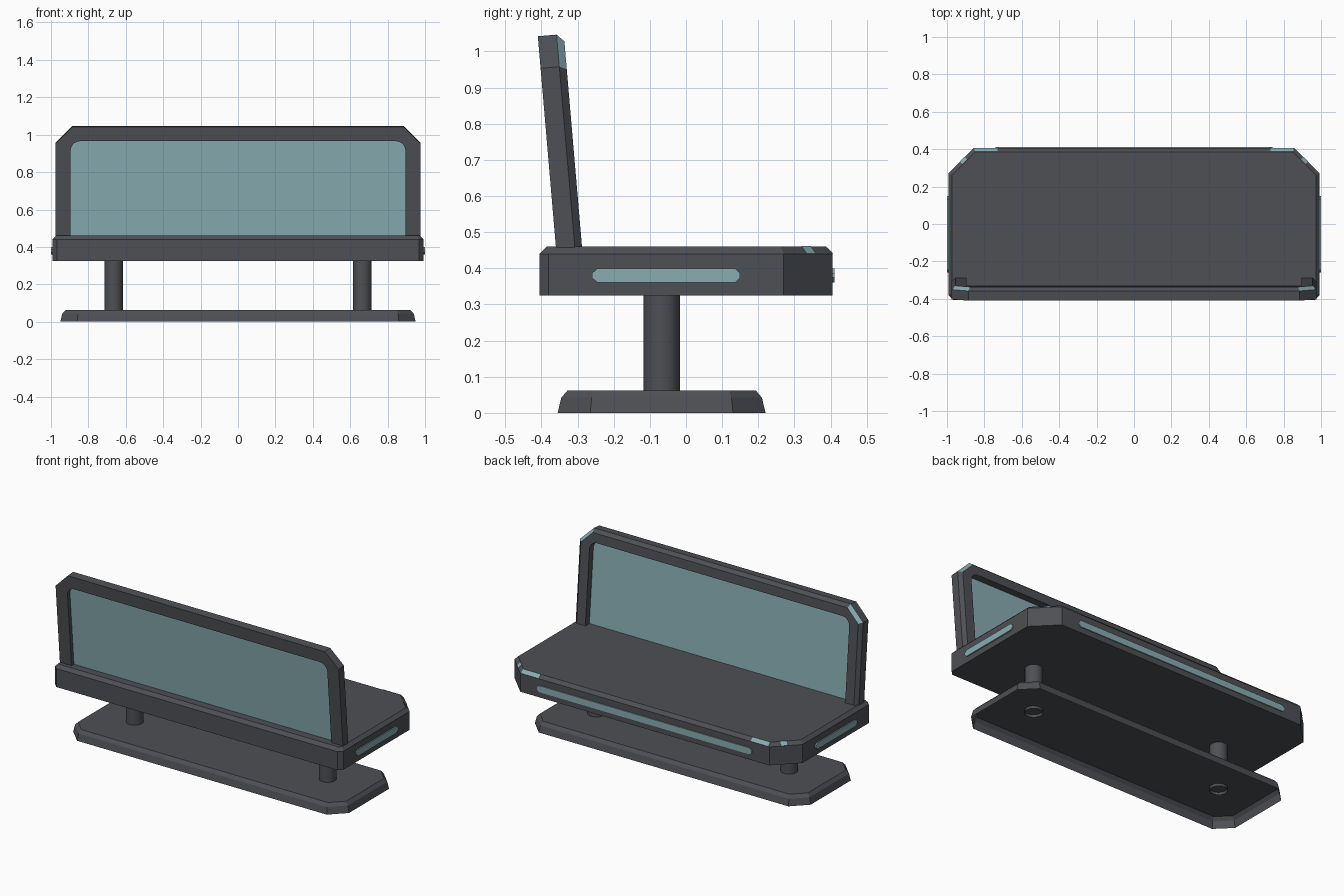
import bpy, bmesh, math
from mathutils import Vector

if "Cube" in bpy.data.objects:
    bpy.data.objects.remove(bpy.data.objects["Cube"])


def material(name, rgb):
    m = bpy.data.materials.new(name)
    m.diffuse_color = (*rgb, 1)
    m.use_nodes = True
    m.node_tree.nodes["Principled BSDF"].inputs["Base Color"].default_value = m.diffuse_color
    return m


GREY = material("dark grey metal", (0.075, 0.08, 0.09))
TEAL = material("pale teal", (0.25, 0.42, 0.45))


def finish(name, bm, mats):
    bmesh.ops.recalc_face_normals(bm, faces=bm.faces)
    me = bpy.data.meshes.new(name)
    bm.to_mesh(me)
    bm.free()
    for m in mats:
        me.materials.append(m)
    ob = bpy.data.objects.new(name, me)
    bpy.context.collection.objects.link(ob)
    return ob


def inset(pts, d):
    """Mitred inward offset of a counter-clockwise outline."""
    out = []
    for i, p in enumerate(pts):
        p = Vector(p)
        a = (p - Vector(pts[i - 1])).normalized()
        b = (Vector(pts[(i + 1) % len(pts)]) - p).normalized()
        na, nb = Vector((-a.y, a.x)), Vector((-b.y, b.x))
        out.append(p + (na + nb) * d / (1 + na.dot(nb)))
    return out


def loft(name, outline, layers, mat, place=lambda u, v, w: (u, v, w), bottom=True):
    """Stack inset copies of an outline; layers are (inset, height)."""
    bm = bmesh.new()
    rings = [[bm.verts.new(place(p[0], p[1], h)) for p in inset(outline, d)] for d, h in layers]
    n = len(outline)
    for lo, hi in zip(rings, rings[1:]):
        for i in range(n):
            j = (i + 1) % n
            bm.faces.new((lo[i], lo[j], hi[j], hi[i]))
    bm.faces.new(rings[-1])
    if bottom:
        bm.faces.new(rings[0][::-1])
    return finish(name, bm, [mat])


def cut_rect(x0, x1, y0, y1, cx, cy, fx, fy):
    """Rectangle with cut corners: (cx, cy) at low y, (fx, fy) at high y."""
    return [(x0 + cx, y0), (x1 - cx, y0), (x1, y0 + cy), (x1, y1 - fy),
            (x1 - fx, y1), (x0 + fx, y1), (x0, y1 - fy), (x0, y0 + cy)]


# Seat slab, wide cut corners at +y, bevelled top edge
SX, SY, S0, S1, BV = 0.993, 0.405, 0.325, 0.46, 0.02
loft("seat", cut_rect(-SX, SX, -SY, SY, 0.025, 0.025, 0.135, 0.135),
     [(0, S0), (0, S1 - BV), (BV, S1)], GREY)

# Base: open-bottomed shell with slight draft
loft("base", cut_rect(-0.95, 0.95, -0.355, 0.22, 0.09, 0.09, 0.09, 0.09),
     [(0, 0), (0.01, 0.042), (0.027, 0.062)], GREY, bottom=False)

# Support posts
for side, s in (("left", -1), ("right", 1)):
    bm = bmesh.new()
    bmesh.ops.create_cone(bm, cap_ends=False, segments=24, radius1=0.05, radius2=0.05, depth=0.29)
    bmesh.ops.translate(bm, verts=bm.verts, vec=(s * 0.665, -0.067, 0.19))
    for f in bm.faces:
        f.smooth = True
    finish(side + "_post", bm, [GREY])

# Inlaid light strips on the ends and long edge of the seat
strip_end = cut_rect(-0.26, 0.15, 0.36, 0.40, 0.015, 0.014, 0.015, 0.014)
for side, s in (("left", -1), ("right", 1)):
    loft(side + "_strip", strip_end, [(0, 0.985), (0, 1.0)], TEAL,
         lambda u, v, w, s=s: (s * w, u, v))
loft("long_strip", cut_rect(-0.74, 0.74, 0.36, 0.40, 0.015, 0.014, 0.015, 0.014),
     [(0, 0.395), (0, 0.411)], TEAL, lambda u, v, w: (u, w, v))


# Thin accents on the seat bevel near the cut corners
def bevel_plate(name, a, b, normal):
    bm = bmesh.new()
    n = Vector((*normal, 0)).normalized()
    up = Vector((0, 0, 1))
    lift = (n + up) * 0.0015
    lo = [Vector((*p, S1 - BV)) + lift for p in (a, b)]
    hi = [p - n * BV + up * BV for p in lo]
    f = bm.faces.new([bm.verts.new(p) for p in (lo[0], lo[1], hi[1], hi[0])])
    bmesh.ops.extrude_face_region(bm, geom=[f])
    bmesh.ops.translate(bm, verts=bm.verts[:4], vec=-lift * 2)
    finish(name, bm, [TEAL])


for side, s in (("left", -1), ("right", 1)):
    bevel_plate(side + "_seat_accent", (s * 0.73, SY), (s * 0.852, SY), (0, 1))
    bevel_plate(side + "_corner_accent", (s * 0.905, 0.358), (s * 0.93, 0.333), (s, 1))

# Backrest, leaning back: u across, v up the slope, w through its thickness
T = math.radians(4.9)


def lean(u, v, w):
    return (u, -0.36 + w * math.cos(T) - v * math.sin(T),
            S1 + v * math.cos(T) + w * math.sin(T))


W, H, TH = 0.975, 0.584, 0.072
outer = [(-W, -0.04), (W, -0.04), (W, 0.495), (W - 0.09, H), (-W + 0.09, H), (-W, 0.495)]
order = [1, 2, 3, 4, 5, 0]                      # open path, right foot to left foot
IX, IH, R = 0.895, 0.507, 0.05
arc = [(IX - R + R * math.cos(a), IH - R + R * math.sin(a))
       for a in (math.pi / 2 * i / 5 for i in range(6))]
inner = [(IX, -0.04)] + arc + [(-x, y) for x, y in arc[::-1]] + [(-IX, -0.04)]

bm = bmesh.new()


def ring(pts, w):
    return [bm.verts.new(lean(p[0], p[1], w)) for p in pts]


small = inset(outer, BV)
rear = ring([outer[i] for i in order], 0)
mid = ring([outer[i] for i in order], TH - BV)
front = ring([small[i] for i in order], TH)
in_rear, in_front = ring(inner, 0), ring(inner, TH)
bm.faces.new(rear + in_rear[::-1])
bm.faces.new(front + in_front[::-1])
for a, b in ((rear, mid), (mid, front), (in_rear, in_front)):
    for i in range(len(a) - 1):
        f = bm.faces.new((a[i], a[i + 1], b[i + 1], b[i]))
        # teal bevel on the two cut corners
        if a is mid and i in (1, 3):
            f.material_index = 1
for k in (0, -1):
    bm.faces.new((rear[k], mid[k], front[k], in_front[k], in_rear[k]))
finish("backrest_frame", bm, [GREY, TEAL])

# Infill panel
loft("backrest_panel", [(-0.9, -0.03), (0.9, -0.03), (0.9, 0.51), (-0.9, 0.51)],
     [(0, 0.024), (0, 0.032)], TEAL, lean)
